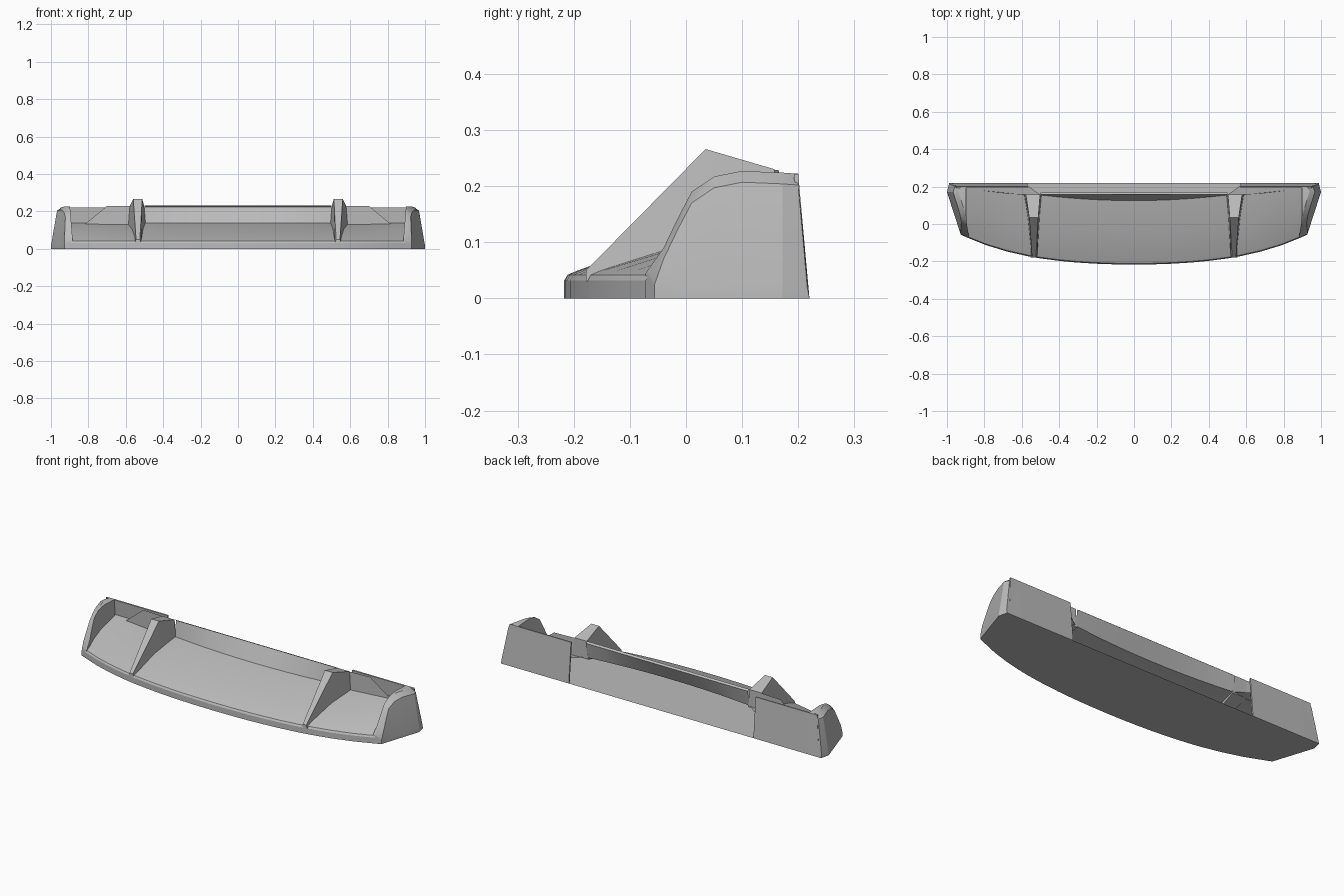
import bpy
import bmesh

cube = bpy.data.objects.get("Cube")
if cube:
    bpy.data.objects.remove(cube, do_unlink=True)

grey = bpy.data.materials.new("plain_grey")
grey.use_nodes = True
tone = (0.5, 0.5, 0.5, 1)
grey.diffuse_color = tone
grey.node_tree.nodes["Principled BSDF"].inputs["Base Color"].default_value = tone


def finish(name, bm, smooth=True):
    bmesh.ops.recalc_face_normals(bm, faces=bm.faces)
    mesh = bpy.data.meshes.new(name)
    bm.to_mesh(mesh)
    bm.free()
    mesh.materials.append(grey)
    ob = bpy.data.objects.new(name, mesh)
    bpy.context.collection.objects.link(ob)
    if smooth:
        bpy.ops.object.select_all(action="DESELECT")
        ob.select_set(True)
        bpy.context.view_layer.objects.active = ob
        bpy.ops.object.shade_smooth_by_angle(angle=0.5)
    return ob


def loft(name, sections, closed=False, smooth=True):
    """Skin a row of equal-length sections; closed sections get end caps."""
    bm = bmesh.new()
    rows = [[bm.verts.new(p) for p in s] for s in sections]
    n = len(rows[0])
    for a, b in zip(rows, rows[1:]):
        for i in range(n if closed else n - 1):
            j = (i + 1) % n
            bm.faces.new((a[i], a[j], b[j], b[i]))
    if closed:
        bm.faces.new(rows[0])
        bm.faces.new(rows[-1])
    return finish(name, bm, smooth)


def sheet(name, points):
    bm = bmesh.new()
    bm.faces.new([bm.verts.new(p) for p in points])
    return finish(name, bm, False)


def front_y(x):
    return -0.217 + 0.11 * x**2 + 0.09 * x**4


def rear_y(x):
    return 0.125 + 0.12 * x * x if abs(x) < 0.56 else 0.203


def outer_x(y, z):
    plan = 0.925 + 0.075 * min(1, (y + 0.06) / 0.23)
    plan -= max(0, y - 0.17) * 0.4
    return plan - 0.035 * max(0, z - 0.05) / 0.17


# Sloping floor with a rounded front lip
half = [0, 0.1, 0.2, 0.3, 0.4, 0.5, 0.565, 0.57, 0.68, 0.79, 0.895]
stations = [-x for x in reversed(half[1:])] + half
rows = []
for x in stations:
    f, r = front_y(x), rear_y(x)
    rows.append([(x, f, 0), (x, f, 0.032), (x, f + 0.006, 0.042),
                 (x, f + 0.025, 0.05), (x, f + (r - f) * 0.5, 0.103),
                 (x, r, 0.138)])
loft("floor_and_lip", rows)

# Flat underside
outline = [(x, front_y(x), 0) for x in stations]
outline += [(0.925, -0.058, 0), (1, 0.17, 0), (0.985, 0.22, 0),
            (-0.985, 0.22, 0), (-1, 0.17, 0), (-0.925, -0.058, 0)]
sheet("underside", outline)

# Curved wall behind the middle of the floor, open below
loft("rear_wall", [[(x, rear_y(x), 0.138), (x, 0.168, 0.223), (x, 0.158, 0.231)]
                   for x in stations if abs(x) < 0.51])

for side, s in (("left", 1), ("right", -1)):
    # Triangular rib, widening towards the rear
    rib = []
    for y, low, high, inner, outer in ((-0.178, 0.03, 0.05, 0.525, 0.545),
                                       (0.035, 0.09, 0.266, 0.512, 0.56),
                                       (0.158, 0.13, 0.23, 0.502, 0.578)):
        rib.append([(s * (inner - 0.008), y, low), (s * inner, y, high),
                    (s * outer, y, high), (s * (outer + 0.008), y, low)])
    loft(side + "_rib", rib, closed=True, smooth=False)

    # Rounded end cap
    cap = []
    for y, h in ((-0.056, 0.045), (-0.04, 0.09), (-0.015, 0.142), (0.01, 0.19),
                 (0.05, 0.217), (0.1, 0.227), (0.172, 0.224), (0.2, 0.222)):
        back = 0.02 if y > 0.19 else 0
        nose = 0.016 if y < -0.05 else 0
        inner = 0.88 + 0.08 * h
        shoulder = h - 0.02
        top_x = outer_x(y, h) - 0.025
        section = [(inner, y + back - nose, 0), (inner, y - nose, h),
                   (max(top_x, inner + 0.004), y - nose * 0.5, h),
                   (outer_x(y, shoulder), y, shoulder),
                   (outer_x(y, 0.03), y + back * 0.8, 0.02),
                   (outer_x(y, 0), y + back, 0)]
        cap.append([(s * px, py, pz) for px, py, pz in section])
    loft(side + "_end_cap", cap, closed=True)

    # Outer part of the back wall
    panel = sheet(side + "_back_panel",
                  [(s * 0.57, 0.22, 0), (s * 0.975, 0.22, 0),
                   (s * 0.95, 0.2, 0.222), (s * 0.57, 0.2, 0.222)])
    solid = panel.modifiers.new("thickness", "SOLIDIFY")
    solid.thickness = 0.008
    solid.offset = -1

    # Sloped plate at the back of the pocket
    sheet(side + "_pocket_plate",
          [(s * 0.575, 0.155, 0.125), (s * 0.82, 0.18, 0.13),
           (s * 0.7, 0.165, 0.229), (s * 0.575, 0.158, 0.229)])
